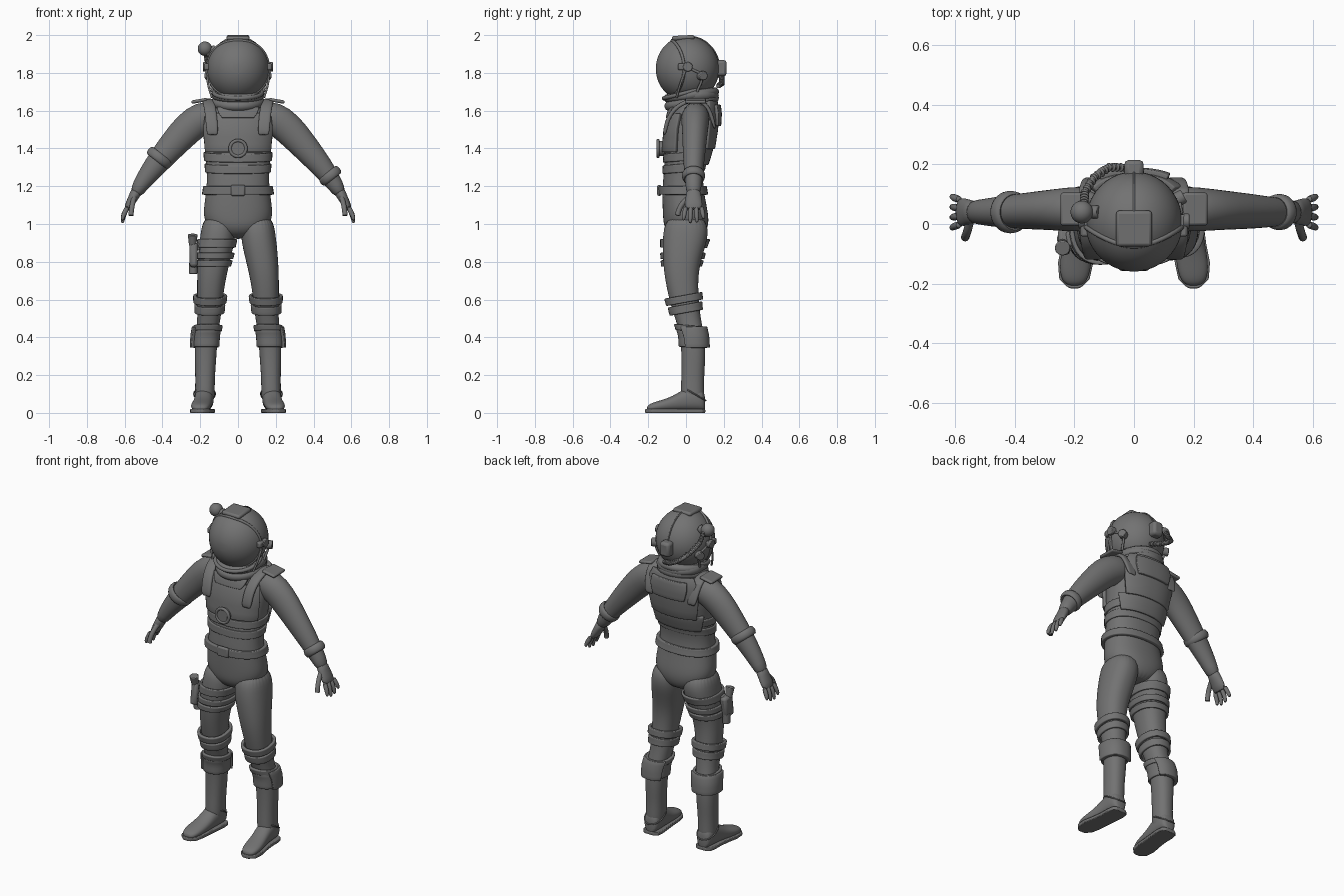
import bpy, bmesh, math
from math import sin, cos, pi, radians
from mathutils import Vector, Matrix

old = bpy.data.objects.get("Cube")
if old:
    bpy.data.objects.remove(old, do_unlink=True)

grey = bpy.data.materials.new("suit grey")
grey.use_nodes = True
grey.diffuse_color = (0.17, 0.17, 0.17, 1)
grey.node_tree.nodes["Principled BSDF"].inputs["Base Color"].default_value = (0.17, 0.17, 0.17, 1)


def finish(name, bm, subsurf=0, bevel=0, solid=0):
    bmesh.ops.recalc_face_normals(bm, faces=bm.faces)
    mesh = bpy.data.meshes.new(name)
    bm.to_mesh(mesh)
    bm.free()
    ob = bpy.data.objects.new(name, mesh)
    bpy.context.collection.objects.link(ob)
    mesh.materials.append(grey)
    bpy.ops.object.select_all(action="DESELECT")
    ob.select_set(True)
    bpy.context.view_layer.objects.active = ob
    bpy.ops.object.shade_smooth_by_angle(angle=radians(45))
    if solid:
        m = ob.modifiers.new("thickness", "SOLIDIFY")
        m.thickness, m.offset = solid, 0
    if bevel:
        m = ob.modifiers.new("bevel", "BEVEL")
        m.width, m.segments = bevel, 2
    if subsurf:
        ob.modifiers.new("smooth", "SUBSURF").levels = subsurf
    return ob


def skin(bm, rings, wrap=True, caps=True):
    rows = [[bm.verts.new(p) for p in r] for r in rings]
    n = len(rows[0])
    for a, b in zip(rows, rows[1:]):
        for i in range(n if wrap else n - 1):
            j = (i + 1) % n
            bm.faces.new((a[i], a[j], b[j], b[i]))
    if caps:
        bm.faces.new(rows[0])
        bm.faces.new(rows[-1])


def power(v, p):
    return math.copysign(abs(v) ** p, v)


def tube(name, path, n=20, subsurf=1):
    # path of (x, y, z, half width, half depth); depth stays along y
    rings = []
    for i, (x, y, z, a, b) in enumerate(path):
        p, q = path[max(i - 1, 0)], path[min(i + 1, len(path) - 1)]
        t = Vector((q[0] - p[0], 0, q[2] - p[2])).normalized()
        u = t.cross(Vector((0, 1, 0)))
        rings.append([Vector((x, y, z)) + u * a * cos(k * 2 * pi / n) + Vector((0, b * sin(k * 2 * pi / n), 0))
                      for k in range(n)])
    bm = bmesh.new()
    skin(bm, rings)
    return finish(name, bm, subsurf)


def section(table, z):
    for a, b in zip(table, table[1:]):
        if a[0] <= z <= b[0]:
            f = (z - a[0]) / (b[0] - a[0])
            f = f * f * (3 - 2 * f) * 0.4 + f * 0.6
            return [u + (v - u) * f for u, v in zip(a[1:], b[1:])]
    return table[0][1:] if z < table[0][0] else table[-1][1:]


def around(table, z, ang, off, side=1, tilt=0, p=0.88):
    cx, cy, rx, ry = section(table, z)
    y = cy + (ry + off) * power(sin(ang), p)
    return Vector((side * (cx + (rx + off) * power(cos(ang), p)), y, z + tilt * y))


def body(name, table, side=1):
    bm = bmesh.new()
    skin(bm, [[around(table, r[0], k * 2 * pi / 28, 0, side) for k in range(28)] for r in table])
    return finish(name, bm, 2)


def panel(name, table, z0, z1, a0, a1, off, thick=0.02, side=1, tilt=0, taper=0):
    # plate that follows the body; taper narrows its lower edge
    full = a1 - a0 >= 360
    n, bm, rings = 36, bmesh.new(), []
    for r in range(6):
        f = r / 5
        lo, hi = a0 + taper * (1 - f), a1 - taper * (1 - f)
        rings.append([around(table, z0 + (z1 - z0) * f, radians(lo + (hi - lo) * k / (n if full else n - 1)),
                             off, side, tilt) for k in range(n)])
    skin(bm, rings, full, False)
    return finish(name, bm, bevel=0.004, solid=thick)


def box(name, loc, size, rot=(0, 0, 0), bevel=0.008):
    bm = bmesh.new()
    bmesh.ops.create_cube(bm, size=1, matrix=Matrix.Diagonal((*size, 1)))
    ob = finish(name, bm, bevel=bevel)
    ob.location, ob.rotation_euler = loc, [radians(a) for a in rot]
    return ob


def disc(name, loc, r, depth, rot=(0, 0, 0), top=None):
    bm = bmesh.new()
    bmesh.ops.create_cone(bm, cap_ends=True, segments=28, radius1=r, radius2=top or r, depth=depth)
    ob = finish(name, bm, bevel=0.004)
    ob.location, ob.rotation_euler = loc, [radians(a) for a in rot]


def ball(name, loc, radii):
    bm = bmesh.new()
    bmesh.ops.create_uvsphere(bm, u_segments=40, v_segments=24, radius=1, matrix=Matrix.Diagonal((*radii, 1)))
    finish(name, bm).location = loc


def ring(name, loc, major, minor, tilt=0, depth=1, height=1):
    bm = bmesh.new()
    skin(bm, [[((major + minor * cos(b)) * cos(a), (major + minor * cos(b)) * sin(a) * depth, minor * sin(b) * height)
               for b in [k * pi / 6 for k in range(12)]] for a in [k * pi / 24 for k in range(49)]], caps=False)
    bmesh.ops.remove_doubles(bm, verts=bm.verts, dist=1e-5)
    ob = finish(name, bm)
    ob.location, ob.rotation_euler = loc, tilt if isinstance(tilt, tuple) else (tilt, 0, 0)


def cord(name, pts, r, closed=False):
    cu = bpy.data.curves.new(name, "CURVE")
    cu.dimensions, cu.bevel_depth, cu.bevel_resolution, cu.use_fill_caps = "3D", r, 3, True
    sp = cu.splines.new("BEZIER")
    sp.bezier_points.add(len(pts) - 1)
    for bp, p in zip(sp.bezier_points, pts):
        bp.co, bp.handle_left_type, bp.handle_right_type = p, "AUTO", "AUTO"
    sp.use_cyclic_u = closed
    ob = bpy.data.objects.new(name, cu)
    bpy.context.collection.objects.link(ob)
    cu.materials.append(grey)


# Body sections: height, centre x, centre y, half width, half depth
TORSO = [(.92, 0, .01, .06, .07), (.97, 0, 0, .15, .115), (1.03, 0, 0, .185, .122), (1.1, 0, -.008, .18, .117),
         (1.2, 0, -.018, .165, .108), (1.28, 0, -.012, .166, .104), (1.4, 0, .008, .176, .118),
         (1.5, 0, .02, .19, .122), (1.58, 0, .035, .185, .112), (1.65, 0, .045, .14, .095), (1.7, 0, .04, .1, .085)]
LEG = [(.04, .178, .035, .052, .062), (.12, .175, .034, .052, .062), (.2, .174, .036, .052, .06),
       (.3, .172, .04, .058, .064), (.4, .168, .035, .06, .064), (.48, .156, .016, .06, .066),
       (.55, .15, -.002, .065, .074), (.65, .146, -.018, .071, .082), (.75, .136, -.026, .08, .092),
       (.85, .12, -.016, .09, .108), (.95, .105, 0, .094, .124), (1.05, .1, 0, .08, .1)]
body("torso", TORSO)

# Torso armour and belt
panel("belt", TORSO, 1.155, 1.2, 0, 360, .01)
box("belt_buckle", (0, -.142, 1.178), (.075, .022, .058))
for z in (1.275, 1.335):
    panel("waist_band", TORSO, z, z + .045, 0, 360, .003, .012, tilt=.08)
panel("chest_plate", TORSO, 1.38, 1.585, -150, -30, .007, .022, taper=-6)
panel("collar_plate", TORSO, 1.56, 1.615, -125, -55, .016, .02, taper=14)
panel("back_plate", TORSO, 1.4, 1.65, 35, 145, .013, .03, taper=8)
panel("back_yoke", TORSO, 1.52, 1.63, 55, 125, .028, .03, taper=10)
panel("lower_back_plate", TORSO, 1.315, 1.41, 25, 155, .008, .02, taper=10)
disc("chest_dial", (0, -.132, 1.4), .04, .04, (90, 0, 0))
ring("chest_dial_rim", (0, -.148, 1.4), .042, .009, pi / 2)

for s, side in ((1, "left"), (-1, "right")):
    # Shoulder harness
    bm = bmesh.new()
    strap = [(.135, -.115, 1.47), (.14, -.1, 1.56), (.15, -.05, 1.63), (.16, .04, 1.667), (.155, .12, 1.64), (.14, .155, 1.5)]
    skin(bm, [[(s * (x + d), y, z - abs(d) * .2) for d in (-.032, -.01, .01, .032)] for x, y, z in strap], False, False)
    ob = finish(side + "_shoulder_strap", bm, solid=.022)
    ob.modifiers.new("smooth", "SUBSURF").levels = 2
    box(side + "_shoulder_plate", (s * .205, .05, 1.652), (.085, .11, .018), (0, s * 10, 0))

    # Arm and cuff; the right cuff sits higher
    arm = [(.1, .05, 1.575, .075, .07), (.19, .05, 1.566, .09, .078), (.265, .048, 1.508, .087, .07),
           (.335, .045, 1.43, .077, .064), (.405, .042, 1.35, .067, .058), (.47, .04, 1.27, .055, .05),
           (.52, .04, 1.2, .042, .042), (.545, .04, 1.155, .032, .038)]
    tube(side + "_arm", [(s * x, *r) for x, *r in arm])
    x, z, r = (.488, 1.255, .052) if s > 0 else (.415, 1.35, .063)
    ring(side + "_cuff", (s * x, .04, z), r, .012, (0, s * radians(142), 0), .95, 2)

    # Hand, fingers and thumb
    tube(side + "_palm", [(s * .53, .04, 1.185, .034, .038), (s * .552, .04, 1.145, .027, .042),
                          (s * .573, .04, 1.105, .024, .05), (s * .59, .04, 1.072, .017, .046)], 14)
    for k, tip in enumerate((1.018, 1.003, 1.007, 1.025)):
        y = -.002 + .028 * k
        yt = y + (k - 1.5) * .007
        tube(side + "_finger", [(s * .583, y, 1.095, .015, .014), (s * .603, (y + yt) / 2, 1.055, .014, .013),
                                (s * .611, yt, tip + .015, .011, .011), (s * .611, yt, tip, .006, .006)], 10)
    cord(side + "_thumb", [(s * .55, .012, 1.14), (s * .56, -.025, 1.098), (s * .565, -.04, 1.065), (s * .567, -.045, 1.045)], .014)

    # Leg, knee bands and calf guard
    body(side + "_leg", LEG, s)
    panel(side + "_knee_band", LEG, .585, .625, 0, 360, .012, .018, s, .18)
    panel(side + "_lower_knee_band", LEG, .53, .575, 0, 360, .009, .014, s, .18)
    panel(side + "_calf_band", LEG, .435, .465, 0, 360, .009, .016, s, -.1)
    panel(side + "_calf_wrap", LEG, .35, .44, 0, 360, .006, .012, s)
    panel(side + "_calf_guard", LEG, .345, .455, -35, 150, .013, .024, s, taper=8)

    # Boot: y, centre x, half width, top height
    boot = [(-.208, .2, .024, .036), (-.185, .2, .047, .052), (-.13, .196, .055, .068), (-.07, .188, .051, .088),
            (-.01, .181, .05, .128), (.05, .178, .052, .15), (.088, .177, .046, .13), (.102, .177, .026, .09)]
    bm = bmesh.new()
    skin(bm, [[(s * (x + w * cos(a)), y, .008 + (h - .008) * (.5 + .5 * power(sin(a), .8)))
               for a in [k * pi / 9 for k in range(18)]] for y, x, w, h in boot])
    finish(side + "_boot", bm, 2)
    bm = bmesh.new()
    skin(bm, [[(s * (x - w - .004), y, 0), (s * (x + w + .004), y, 0), (s * (x + w + .004), y, .02),
               (s * (x - w - .004), y, .02)] for y, x, w, h in [(-.216, .2, .012, 0)] + boot])
    finish(side + "_sole", bm, bevel=.004)
    cord(side + "_boot_seam", [(s * (.177 + .056 * cos(a)), .045 + .06 * sin(a), .1 - .035 * sin(a))
                               for a in [k * pi / 6 for k in range(-3, 10)]], .004)

    # Helmet ear pieces and side stays
    box(side + "_ear_block", (s * .165, -.005, 1.832), (.03, .075, .036))
    disc(side + "_ear_knob", (s * .176, .01, 1.832), .025, .02, (0, 90, 0))
    disc(side + "_vent_knob", (s * .15, .085, 1.785), .024, .04, (0, 90, s * 28))
    cord(side + "_helmet_stay", [(s * .167, .0, 1.82), (s * .158, -.03, 1.74), (s * .138, -.05, 1.67)], .006)
    cord(side + "_back_stay", [(s * .158, .03, 1.82), (s * .15, .08, 1.785), (s * .135, .06, 1.7)], .007)

# Right thigh straps and holster
for z in (.775, .815, .875):
    panel("thigh_strap", LEG, z, z + .033 + (.012 if z > .85 else 0), 0, 360, .006, .014, -1)
box("holster", (-.235, -.06, .835), (.042, .075, .13), (-8, 0, 0), .014)
disc("holster_tip", (-.237, -.05, .765), .022, .06)
disc("holster_grip", (-.24, -.075, .915), .019, .06, (12, 0, 0), .026)
box("holster_clip", (-.215, -.05, .88), (.03, .05, .04))

# Helmet shell, visor and rim
C, R = Vector((0, .01, 1.822)), (.161, .166, .171)
ball("helmet", C, R)


def on_helmet(phi, f, grow):
    h = math.acos(.12 + .38 * sin(phi) ** 2) * f
    d = (sin(h) * cos(phi), -cos(h), sin(h) * sin(phi))
    return C + Vector([a * (b + grow) for a, b in zip(d, R)])


bm = bmesh.new()
skin(bm, [[on_helmet(k * pi / 24, f / 10, .004) for k in range(48)] for f in range(10, 0, -1)], caps=False)
bmesh.ops.holes_fill(bm, edges=[e for e in bm.edges if e.is_boundary and e.verts[0].co.y < -.13], sides=0)
finish("visor", bm)
cord("visor_rim", [on_helmet(k * pi / 16, 1, .002) for k in range(32)], .008, True)
box("helmet_crest", (0, -.015, 1.986), (.12, .12, .024), (3, 0, 0), .01)
box("helmet_back_block", (0, .185, 1.825), (.065, .06, .085), bevel=.015)
cord("crest_seam", [C + Vector((0, (R[1] + .001) * cos(a), (R[2] + .001) * sin(a)))
                    for a in [k * pi / 12 for k in range(0, 7)]], .004)

# Collar rings
ring("upper_collar", (0, .028, 1.683), .118, .023, radians(8), 1.05)
ring("lower_collar", (0, .03, 1.645), .115, .027, radians(10), 1.03)
ring("chin_ring", (0, .0, 1.695), .128, .011, radians(14), .95)
cord("neck_roll", [(.11 * sin(a), .05 + .095 * cos(a), 1.682) for a in [k * pi / 8 for k in range(-5, 6)]], .029)

# Lamp with ribbed hose
ball("lamp", (-.175, .04, 1.928), (.038, .038, .038))
disc("lamp_mount", (-.145, .04, 1.915), .022, .06, (0, 65, 0))
hose = [(-.168, .07, 1.92), (-.165, .105, 1.87), (-.135, .155, 1.82), (-.085, .19, 1.775), (-.03, .19, 1.745), (.03, .17, 1.73)]
cord("hose", hose, .011)
for a, b in zip(hose, hose[1:]):
    d = Vector(b) - Vector(a)
    for k in range(4):
        ring("hose_rib", Vector(a) + d * k / 4, .01, .005, tuple(d.to_track_quat("Z", "Y").to_euler()))
